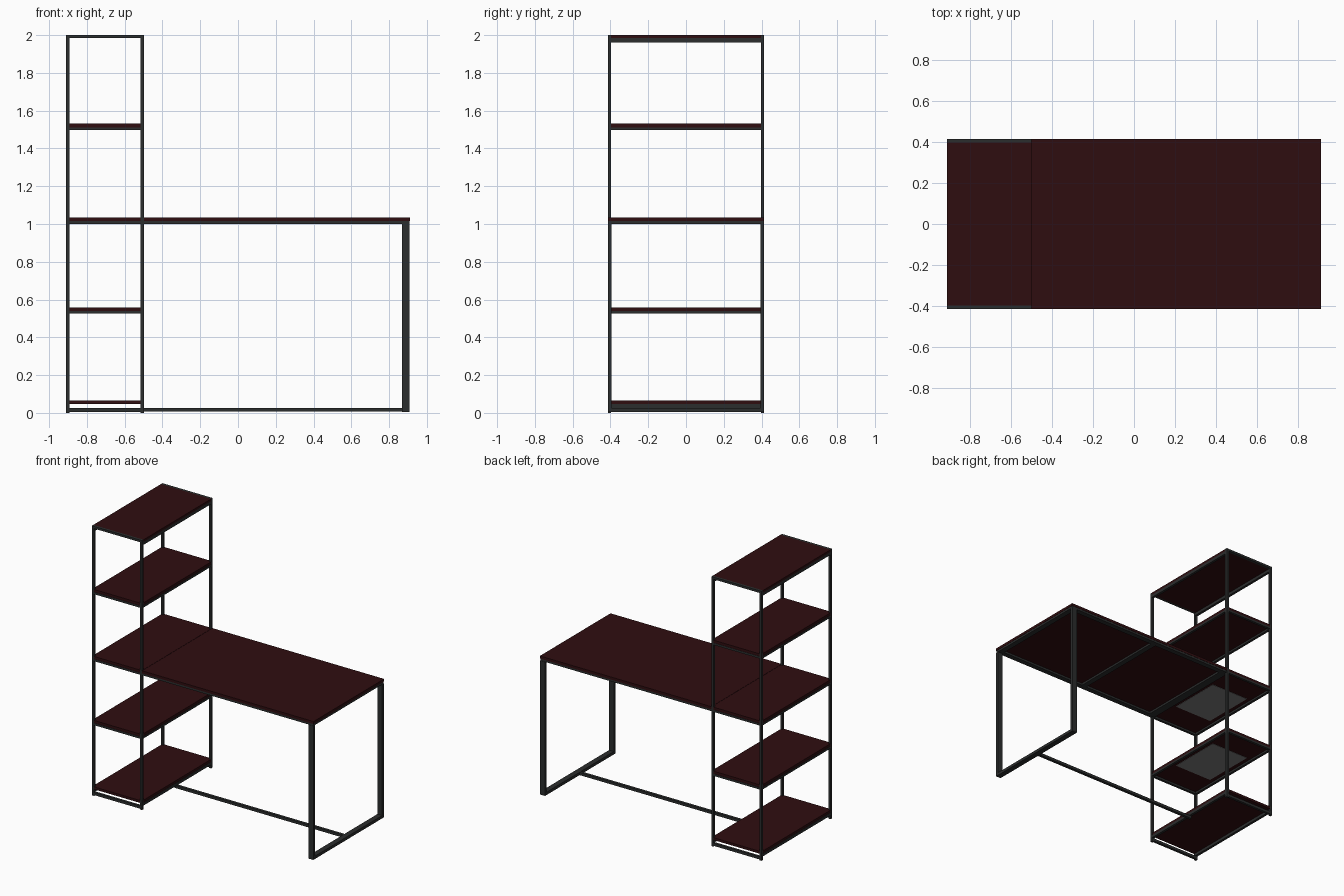
import bpy

if "Cube" in bpy.data.objects:
    bpy.data.objects.remove(bpy.data.objects["Cube"])


def material(name, color):
    m = bpy.data.materials.new(name)
    m.diffuse_color = (*color, 1)
    m.use_nodes = True
    m.node_tree.nodes["Principled BSDF"].inputs["Base Color"].default_value = m.diffuse_color
    return m


WOOD = material("dark red wood", (0.028, 0.004, 0.005))
STEEL = material("black steel", (0.024, 0.026, 0.026))
GREY = material("grey plate", (0.2, 0.2, 0.2))


def box(name, x0, x1, y0, y1, z0, z1, mat):
    bpy.ops.mesh.primitive_cube_add(size=1, location=((x0 + x1) / 2, (y0 + y1) / 2, (z0 + z1) / 2))
    o = bpy.context.object
    o.name = name
    o.scale = (x1 - x0, y1 - y0, z1 - z0)
    bpy.ops.object.transform_apply(location=False, rotation=False, scale=True)
    o.data.materials.append(mat)
    return o


def pair_y(name, x0, x1, y0, y1, z0, z1, mat):
    # same part at the front and at the back
    box("back_" + name, x0, x1, y0, y1, z0, z1, mat)
    box("front_" + name, x0, x1, -y1, -y0, z0, z1, mat)


Y = 0.414             # half depth
T = 0.018             # tube size
L, R = -0.91, -0.498  # tower sides
E = 0.91              # desk end

# tower posts
for side, x in (("left", L), ("right", R - T)):
    pair_y(side + "_post", x, x + T, Y - T, Y, 0, 2, STEEL)


def side_rails(name, z0, z1):
    for side, x in (("left", L), ("right", R - T)):
        box(f"{name}_{side}_rail", x, x + T, -Y + T, Y - T, z0, z1, STEEL)


# middle shelves, each a board on a steel frame
for name, z in (("lower_shelf", 0.525), ("desk_level_shelf", 1.0), ("upper_shelf", 1.497)):
    side_rails(name, z, z + 0.015)
    pair_y(name + "_rail", L + T, R - T, Y - T, Y, z, z + 0.015, STEEL)
    box(name + "_board", L + 0.002, R - 0.002, -Y + 0.002, Y - 0.002, z + 0.015, z + 0.034, WOOD)

# grey plates under two shelves
for name, z in (("lower_shelf_plate", 0.54), ("desk_shelf_plate", 1.015)):
    box(name, -0.86, -0.55, -0.2, 0.2, z - 0.002, z + 0.001, GREY)

# bottom shelf, raised above its floor rails
side_rails("bottom", 0.027, 0.048)
pair_y("bottom_rail", L + T, R - T, Y - T, Y, 0.006, 0.026, STEEL)
box("bottom_board", L + 0.002, R - 0.002, -Y + 0.002, Y - 0.002, 0.048, 0.066, WOOD)

# top shelf, board set between the front and back rails
side_rails("top", 1.962, 1.984)
pair_y("top_rail", L + T, R - T, Y - T, Y, 1.984, 2, STEEL)
box("top_board", L, R, -Y + T, Y - T, 1.984, 2, WOOD)

# desk top and its frame
box("desk_board", R, E, -Y, Y, 1.015, 1.034, WOOD)
pair_y("desk_long_rail", R, E - 0.002, Y - 0.04, Y - 0.002, 1.0, 1.015, STEEL)
for name, x in (("tower_end", R), ("middle", 0.12), ("outer_end", E - 0.042)):
    box("desk_" + name + "_rail", x, x + 0.04, -Y + 0.04, Y - 0.04, 1.0, 1.015, STEEL)

# outer leg frame
pair_y("desk_leg", E - 0.042, E - 0.002, Y - 0.02, Y, 0.006, 1.0, STEEL)
box("leg_floor_bar", E - 0.042, E - 0.002, -Y + 0.02, Y - 0.02, 0.006, 0.027, STEEL)

# floor stretcher between the leg frame and the tower
box("stretcher", R - T, E - 0.042, -0.01, 0.01, 0.007, 0.027, STEEL)
